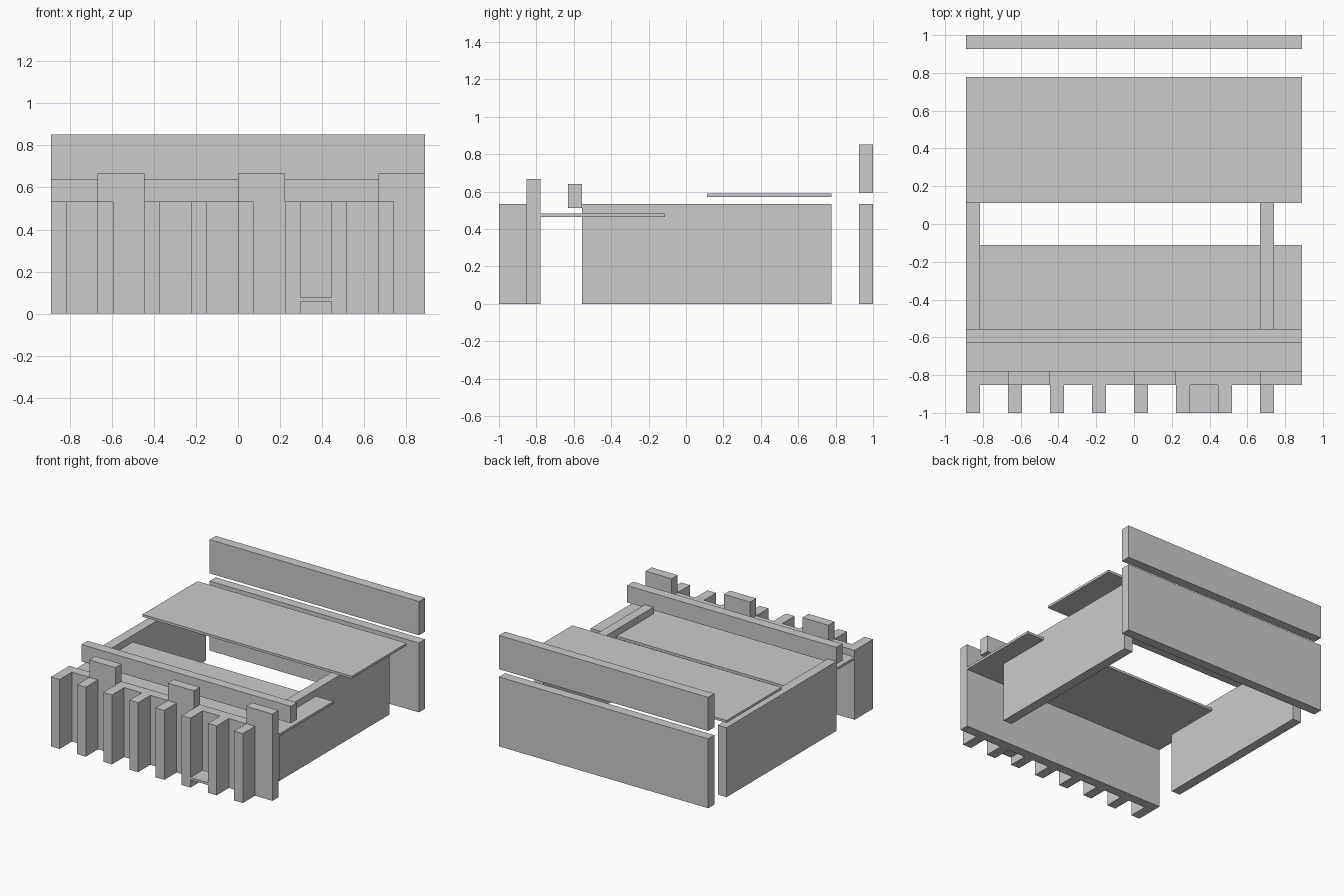
import bpy, bmesh

if "Cube" in bpy.data.objects:
    bpy.data.objects.remove(bpy.data.objects["Cube"])

U = 2 / 27          # grid module: the model is 24 x 27 modules
W = 12              # half width in modules
H = 7.2             # common wall height in modules


def prism(name, profile, y0, y1):
    """Extrude an x/z outline (in modules) from y0 to y1."""
    bm = bmesh.new()
    face = bm.faces.new([bm.verts.new((x * U, y0 * U, z * U)) for x, z in profile])
    ext = bmesh.ops.extrude_face_region(bm, geom=[face])["geom"]
    verts = [v for v in ext if isinstance(v, bmesh.types.BMVert)]
    bmesh.ops.translate(bm, verts=verts, vec=(0, (y1 - y0) * U, 0))
    bmesh.ops.recalc_face_normals(bm, faces=bm.faces)
    mesh = bpy.data.meshes.new(name)
    bm.to_mesh(mesh)
    bm.free()
    obj = bpy.data.objects.new(name, mesh)
    bpy.context.collection.objects.link(obj)
    return obj


def box(name, x0, x1, y0, y1, z0, z1):
    return prism(name, [(x0, z0), (x1, z0), (x1, z1), (x0, z1)], y0, y1)


# Front wall with three raised merlons
outline = [(-W, 0), (W, 0)]
for a, b in ((9, 12), (0, 3), (-9, -6)):
    outline += [(b, 9), (a, 9), (a, H)]
    if a > -9:
        outline.append((a - 6, H))
outline.append((-W, H))
# step from each lower section up to the next merlon lies at its right edge
prism("front_wall", outline, -11.5, -10.5)

# Row of buttresses along the front
for i in range(8):
    x = -W + 3 * i
    box(f"buttress_{i + 1}", x, x + 1, -13.5, -11.5, 0, H)

# Small shelf between two buttresses
box("front_shelf", 4, 6, -13.5, -11.5, 0.8, 1.05)

# Side walls
box("left_wall", -W, -W + 1, -7.5, 10.5, 0, H)
box("right_wall", 9, 10, -7.5, 10.5, 0, H)

# Cross beam behind the front wall
box("cross_beam", -W, W, -8.5, -7.5, 6.9, 8.65)

# Lower front deck and higher rear deck
box("front_deck", -W, W, -10.5, -1.5, 6.25, 6.5)
box("rear_deck", -W, W, 1.5, 10.5, 7.7, 7.95)

# Back wall in two bands with a gap between
box("back_wall_lower", -W, W, 12.5, 13.5, 0, H)
box("back_wall_upper", -W, W, 12.5, 13.5, 8, 11.5)
